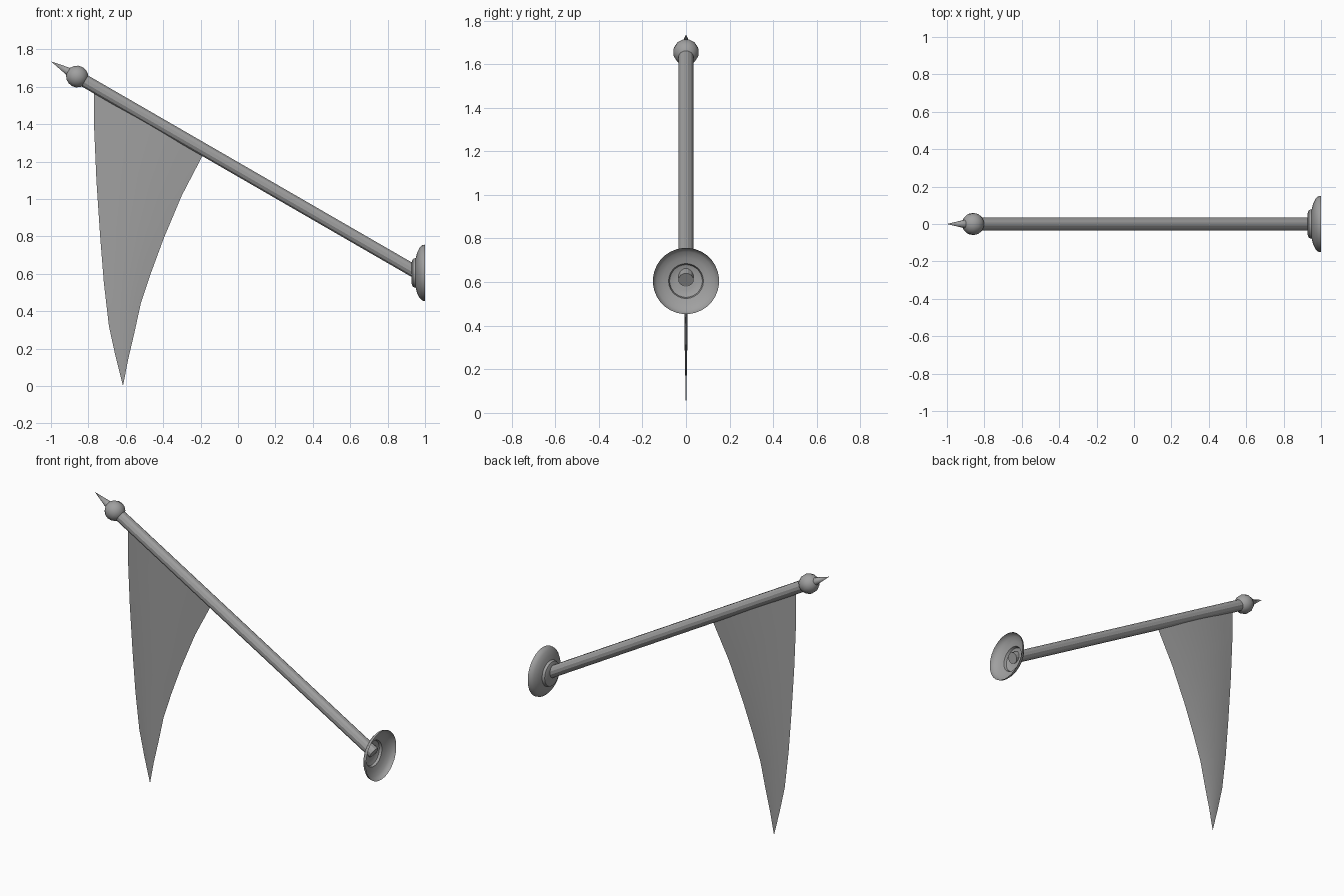
import bpy, bmesh, math
from mathutils import Vector

cube = bpy.data.objects.get("Cube")
if cube:
    bpy.data.objects.remove(cube, do_unlink=True)

grey = bpy.data.materials.new("plain grey")
grey.use_nodes = True
colour = (0.35, 0.35, 0.35, 1)
grey.diffuse_color = colour
grey.node_tree.nodes["Principled BSDF"].inputs["Base Color"].default_value = colour


def build_rings(name, rings, smooth_angle=None, fix_normals=True):
    """Skin a list of closed rings of points and merge collapsed ends."""
    bm = bmesh.new()
    loops = [[bm.verts.new(p) for p in ring] for ring in rings]
    for a, b in zip(loops, loops[1:]):
        n = len(a)
        for i in range(n):
            j = (i + 1) % n
            bm.faces.new((a[i], a[j], b[j], b[i]))
    bmesh.ops.remove_doubles(bm, verts=bm.verts, dist=0.00005)
    if fix_normals:
        bmesh.ops.recalc_face_normals(bm, faces=bm.faces)
    mesh = bpy.data.meshes.new(name)
    bm.to_mesh(mesh)
    bm.free()
    mesh.materials.append(grey)
    obj = bpy.data.objects.new(name, mesh)
    bpy.context.collection.objects.link(obj)
    if smooth_angle:
        bpy.ops.object.select_all(action='DESELECT')
        obj.select_set(True)
        bpy.context.view_layer.objects.active = obj
        bpy.ops.object.shade_smooth_by_angle(angle=math.radians(smooth_angle))
    return obj


def lathe(name, profile, origin, axis, sides, smooth_angle=None):
    """Spin (distance along axis, radius) pairs around an axis in the xz plane."""
    axis = axis.normalized()
    u = Vector((0, 1, 0))
    v = axis.cross(u)
    rings = []
    for d, r in profile:
        ring = []
        for i in range(sides):
            a = math.tau * (i + 0.5) / sides
            ring.append(origin + axis * d + (u * math.cos(a) + v * math.sin(a)) * r)
        rings.append(ring)
    return build_rings(name, rings, smooth_angle)


# Pole axis, from the ball out to the wall
ball_centre = Vector((-0.86, 0, 1.655))
slope = Vector((math.cos(math.radians(30)), 0, -math.sin(math.radians(30))))

# Pole
lathe("pole", [(0.03, 0), (0.03, 0.035), (2.09, 0.035), (2.09, 0)],
      ball_centre, slope, 12)

# Ball and spike at the tip
ball = [(-0.06 * math.cos(math.pi * k / 8), 0.06 * math.sin(math.pi * k / 8))
        for k in range(9)]
lathe("tip_ball", ball, ball_centre, slope, 12, 50)
lathe("tip_spike", [(-0.162, 0), (-0.05, 0.024), (-0.03, 0.024), (-0.03, 0)],
      ball_centre, slope, 8, 50)

# Hollow wall plate with stepped collar
plate = [(0, 0.152), (0.015, 0.149), (0.03, 0.134), (0.043, 0.107), (0.05, 0.08),
         (0.065, 0.075), (0.071, 0.06), (0.073, 0.04), (0.073, 0)]
lathe("wall_plate", plate, Vector((1, 0, 0.605)), Vector((-1, 0, 0)), 32, 40)

# Pennant: left x, left z, right x, right z, half thickness for each row
rows = [(-0.77, 1.60, -0.18, 1.25, 0.015),
        (-0.77, 1.40, -0.30, 1.02, 0.014),
        (-0.757, 1.10, -0.397, 0.79, 0.013),
        (-0.737, 0.80, -0.467, 0.60, 0.011),
        (-0.717, 0.55, -0.52, 0.44, 0.0085),
        (-0.69, 0.32, -0.555, 0.28, 0.006),
        (-0.655, 0.16, -0.588, 0.14, 0.003),
        (-0.615, 0, -0.615, 0, 0)]
steps = 8
rings = []
for lx, lz, rx, rz, h in rows:
    ring = []
    for i in range(2 * steps):
        s = i / steps if i <= steps else 2 - i / steps
        side = -1 if i <= steps else 1
        bulge = h * (1 - (2 * s - 1) ** 2)
        ring.append(Vector((lx + (rx - lx) * s, side * bulge, lz + (rz - lz) * s)))
    rings.append(ring)
build_rings("pennant", rings, 30)
